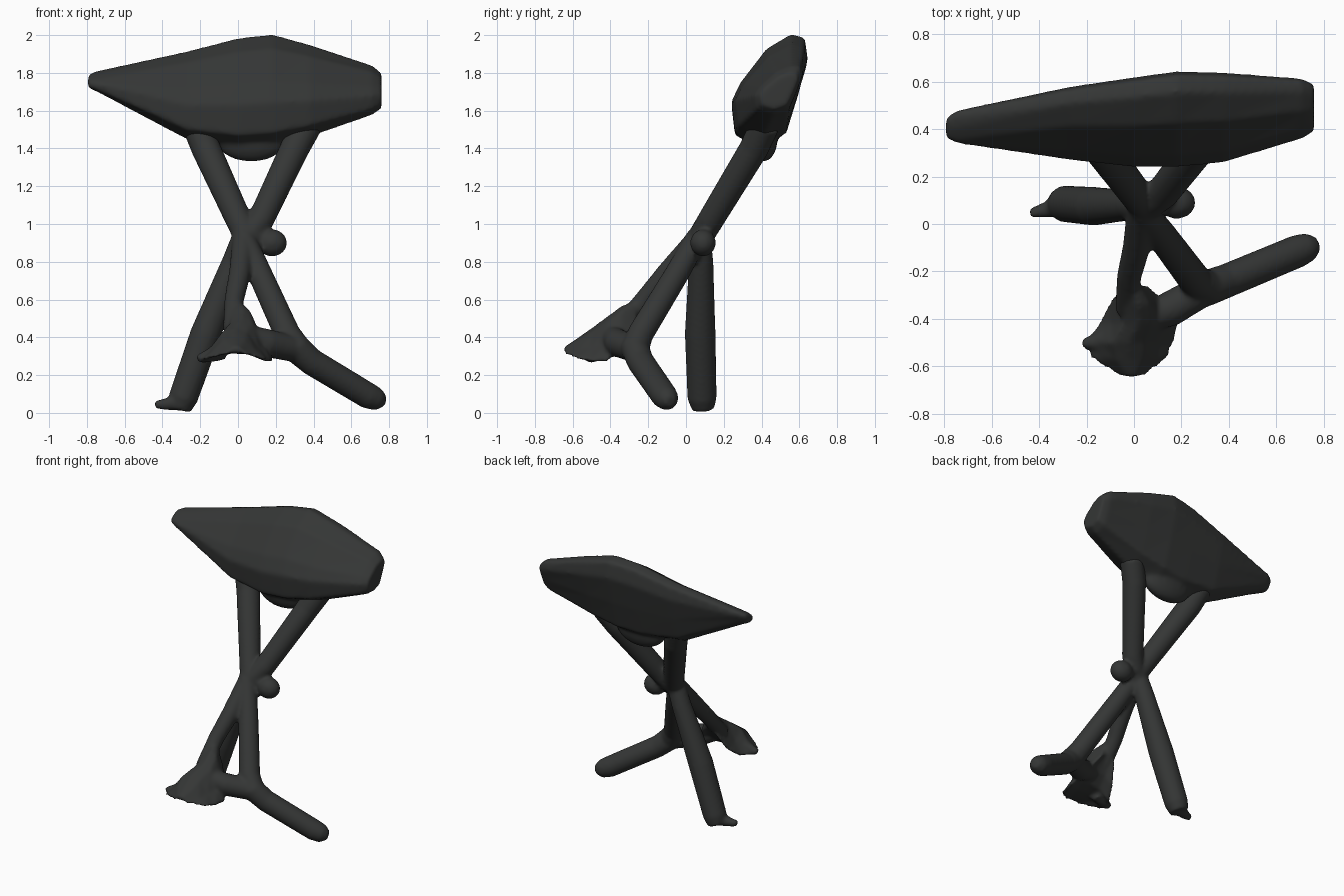
import bpy, bmesh, math
from mathutils import Vector

mat = bpy.data.materials.new("charcoal")
mat.diffuse_color = (0.035, 0.037, 0.036, 1)


def loft(bm, rings):
    """Closed skin through rings with equal point counts."""
    rows = [[bm.verts.new(p) for p in ring] for ring in rings]
    n = len(rows[0])
    for a, b in zip(rows, rows[1:]):
        for i in range(n):
            j = (i + 1) % n
            bm.faces.new((a[i], a[j], b[j], b[i]))
    bm.faces.new(rows[0][::-1])
    bm.faces.new(rows[-1])


def tube(bm, path, sides=16):
    """Round limb through (x, y, z, radius) points."""
    pts = [Vector(p[:3]) for p in path]
    rings = []
    for i, p in enumerate(pts):
        t = (pts[min(i + 1, len(pts) - 1)] - pts[max(i - 1, 0)]).normalized()
        a = t.cross(Vector((0, 1, 0.1))).normalized()
        b = t.cross(a)
        rings.append([p + path[i][3] * (a * math.cos(w) + b * math.sin(w))
                      for w in (2 * math.pi * k / sides for k in range(sides))])
    loft(bm, rings)


def ball(bm, centre, size):
    new = bmesh.ops.create_uvsphere(bm, u_segments=20, v_segments=12, radius=1)["verts"]
    for v in new:
        v.co = Vector(c + s * q for c, s, q in zip(centre, size, v.co))


def finish(bm, name, voxel, iterations):
    """Fuse the overlapping volumes and soften the joints."""
    bmesh.ops.recalc_face_normals(bm, faces=bm.faces)
    mesh = bpy.data.meshes.new(name)
    bm.to_mesh(mesh)
    bm.free()
    mesh.materials.append(mat)
    ob = bpy.data.objects.new(name, mesh)
    bpy.context.collection.objects.link(ob)
    rm = ob.modifiers.new("fuse", 'REMESH')
    rm.mode = 'VOXEL'
    rm.voxel_size = voxel
    rm.use_smooth_shade = True
    sm = ob.modifiers.new("soften", 'SMOOTH')
    sm.factor = 0.5
    sm.iterations = iterations
    return ob


# Tilted head slab: one leaning section scaled along x
section = [(0.78, 1), (0.96, 0.97), (1, 0.78), (0.87, 0.45), (0.72, 0.12),
           (0.4, 0), (0.05, 0.12), (0, 0.4), (0.12, 0.57), (0.46, 0.87)]
# x, y front, y back, z bottom, z top
stations = [(-0.795, 0.36, 0.45, 1.72, 1.79), (-0.75, 0.34, 0.48, 1.70, 1.81),
            (-0.27, 0.27, 0.58, 1.445, 1.915), (0.0, 0.24, 0.62, 1.40, 1.985),
            (0.18, 0.24, 0.645, 1.41, 2.005), (0.38, 0.26, 0.64, 1.46, 1.95),
            (0.71, 0.36, 0.615, 1.575, 1.84), (0.76, 0.39, 0.59, 1.61, 1.80)]
bm = bmesh.new()
loft(bm, [[(x, y0 + u * (y1 - y0), z0 + v * (z1 - z0)) for u, v in section]
          for x, y0, y1, z0, z1 in stations])
# Rounded lump under the slab
ball(bm, (0.07, 0.41, 1.45), (0.19, 0.075, 0.12))
finish(bm, "head_slab", 0.014, 6)

bm = bmesh.new()
# Crossed upper arms
tube(bm, [(-0.22, 0.41, 1.53, 0.08), (-0.17, 0.36, 1.40, 0.078), (0.05, 0.07, 0.92, 0.068)])
tube(bm, [(0.37, 0.42, 1.53, 0.08), (0.30, 0.36, 1.40, 0.078), (0.12, 0.13, 1.02, 0.07),
          (0.03, 0.06, 0.90, 0.065)])
# Joint knob
ball(bm, (0.18, 0.09, 0.90), (0.08, 0.068, 0.072))
ball(bm, (0.09, 0.09, 0.93), (0.07, 0.06, 0.045))
# Back leg and its toe
tube(bm, [(0.04, 0.07, 0.96, 0.06), (-0.02, 0.08, 0.80, 0.065), (-0.17, 0.075, 0.42, 0.082),
          (-0.29, 0.085, 0.08, 0.078), (-0.31, 0.09, 0.02, 0.06)])
tube(bm, [(-0.30, 0.08, 0.06, 0.05), (-0.39, 0.055, 0.045, 0.03), (-0.44, 0.045, 0.045, 0.02)])
# Bent front leg
tube(bm, [(0.03, 0.06, 0.93, 0.06), (0.11, -0.04, 0.75, 0.065), (0.26, -0.24, 0.42, 0.07),
          (0.31, -0.27, 0.34, 0.078), (0.39, -0.24, 0.27, 0.072), (0.69, -0.115, 0.09, 0.07),
          (0.74, -0.095, 0.07, 0.06), (0.775, -0.08, 0.06, 0.03)])
# Flap stem
tube(bm, [(0.03, 0.06, 0.92, 0.06), (0.01, -0.10, 0.74, 0.058), (-0.02, -0.22, 0.60, 0.052),
          (-0.03, -0.36, 0.44, 0.05)])
# Flared flap, hollow underneath
skirt = [(0, 1), (0.35, 0.88), (0.68, 0.42), (1, 0.04), (0.9, 0), (0.45, 0.22),
         (0, 0.25), (-0.45, 0.22), (-0.9, 0), (-1, 0.04), (-0.68, 0.42), (-0.35, 0.88)]
# y, x centre, half width, z bottom, z top
flap = [(-0.26, 0.0, 0.06, 0.46, 0.60), (-0.34, 0.02, 0.13, 0.33, 0.57),
        (-0.42, 0.02, 0.17, 0.27, 0.51), (-0.50, -0.02, 0.19, 0.27, 0.45),
        (-0.57, -0.02, 0.16, 0.285, 0.40), (-0.645, -0.01, 0.05, 0.31, 0.35)]
loft(bm, [[(xc + u * w, y, z0 + v * (z1 - z0)) for u, v in skirt]
          for y, xc, w, z0, z1 in flap])
# Flap corner and web to the front leg
tube(bm, [(-0.08, -0.48, 0.33, 0.05), (-0.16, -0.50, 0.30, 0.035), (-0.215, -0.505, 0.285, 0.022)])
tube(bm, [(0.04, -0.40, 0.41, 0.06), (0.15, -0.36, 0.37, 0.075), (0.29, -0.28, 0.34, 0.07)])
finish(bm, "leg_frame", 0.012, 4)
